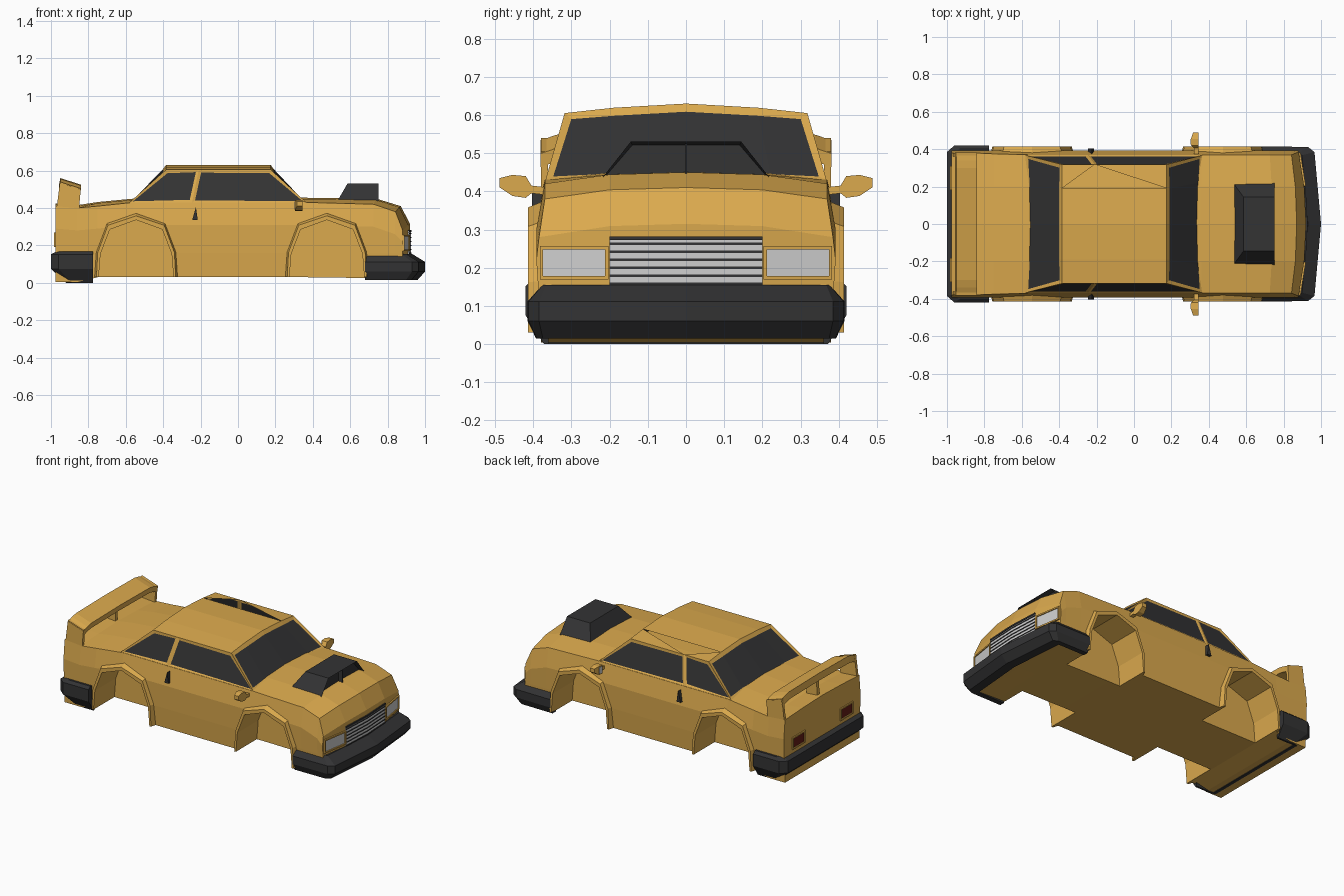
import bpy, bmesh

if "Cube" in bpy.data.objects:
    bpy.data.objects.remove(bpy.data.objects["Cube"])


def material(name, rgb):
    m = bpy.data.materials.new(name)
    m.use_nodes = True
    m.diffuse_color = (*rgb, 1)
    m.node_tree.nodes["Principled BSDF"].inputs["Base Color"].default_value = (*rgb, 1)
    return m


PAINT = material("yellow paint", (0.71, 0.40, 0.075))
DARK = material("dark trim", (0.033, 0.033, 0.034))
SILVER = material("silver lamp", (0.62, 0.62, 0.62))
RED = material("tail red", (0.13, 0.012, 0.008))


def build(name, verts, faces, mats, mirror=True):
    me = bpy.data.meshes.new(name)
    me.from_pydata(verts, [], faces)
    bm = bmesh.new()
    bm.from_mesh(me)
    bmesh.ops.recalc_face_normals(bm, faces=bm.faces)
    bm.to_mesh(me)
    bm.free()
    for m in mats:
        me.materials.append(m)
    ob = bpy.data.objects.new(name, me)
    bpy.context.collection.objects.link(ob)
    if mirror:
        mod = ob.modifiers.new("mirror", 'MIRROR')
        mod.use_axis = (False, True, False)
    return ob


def rings(loops, closed=True):
    n = len(loops[0])
    faces = []
    for a in range(len(loops) - 1):
        for i in range(n if closed else n - 1):
            j = (i + 1) % n
            faces.append((a * n + i, a * n + j, (a + 1) * n + j, (a + 1) * n + i))
    return [p for loop in loops for p in loop], faces


def loft(name, loops, mat, caps=(True, True), mirror=True):
    verts, faces = rings(loops)
    n = len(loops[0])
    if caps[0]:
        faces.append(tuple(range(n)))
    if caps[1]:
        faces.append(tuple(range(len(verts) - n, len(verts))))
    return build(name, verts, faces, [mat], mirror)


def prism(name, outline, y0, y1, mat, mirror=True):
    return loft(name, [[(x, y, z) for x, z in outline] for y in (y0, y1)], mat, mirror=mirror)


def bow(y):
    # sideways sweep-back of the nose: flat middle, bent outer thirds
    return y * 1.25 if y < 0.2 else 0.25 + (y - 0.2) * 4


# Main body: half sections (x, sweep, bottom z, shoulder y, shoulder z, deck z)
sections = [
    (-0.975, 0, 0.004, 0.38, 0.41, 0.425),
    (-0.86, 0, 0.004, 0.38, 0.40, 0.415),
    (-0.75, 0, 0.03, 0.375, 0.41, 0.432),
    (-0.56, 0, 0.03, 0.37, 0.43, 0.45),
    (0.36, 0, 0.03, 0.37, 0.43, 0.455),
    (0.74, 0.015, 0.025, 0.37, 0.42, 0.45),
    (0.87, 0.03, 0.02, 0.37, 0.38, 0.41),
    (0.92, 0.04, 0.02, 0.385, 0.28, 0.315),
]
loops = []
for x, k, zb, ys, zs, zt in sections:
    mid = zs - 0.12 if zs > 0.3 else 0.22
    half = [(0, zb), (0.2, zb), (0.38, zb), (0.388, 0.16), (0.392, mid),
            (ys, zs), (0.2, zt - 0.006), (0, zt)]
    loops.append([(x - k * bow(y), y, z) for y, z in half])
verts, faces = rings(loops, closed=False)
for s in (0, len(verts) - 8):
    faces += [tuple(s + i for i in (1, 2, 3, 4, 5, 6)), tuple(s + i for i in (0, 1, 6, 7))]
body = build("body", verts, faces, [PAINT])

# Wheel arches: wells cut from the body, with raised flares around them
def arch(c, pts, y):
    return [(c - x, y, z) for x, z in pts] + [(c + x, y, z) for x, z in reversed(pts[:-1])]


OUTER = [(0.222, 0.03), (0.215, 0.165), (0.158, 0.32), (0, 0.372)]
RIM = [(0.212, 0.03), (0.205, 0.162), (0.15, 0.308), (0, 0.358)]
INNER = [(0.2, 0.03), (0.19, 0.155), (0.14, 0.285), (0, 0.336)]
cutters = []
for label, c in (("rear", -0.545), ("front", 0.475)):
    well = [(0.2, -0.1)] + INNER
    cut = loft(label + "_well_cutter", [arch(c, well, 0.2), arch(c, well, 0.6)], PAINT)
    mod = body.modifiers.new(label + "_well", 'BOOLEAN')
    mod.operation, mod.solver, mod.object = 'DIFFERENCE', 'EXACT', cut
    cutters.append(cut)
    edges = [arch(c, OUTER, 0.38), arch(c, RIM, 0.414), arch(c, INNER, 0.414), arch(c, INNER, 0.36)]
    loft(label + "_arch_flare", list(zip(*edges)), PAINT)
bpy.context.view_layer.update()
done = bpy.data.meshes.new_from_object(body.evaluated_get(bpy.context.evaluated_depsgraph_get()))
body.modifiers.clear()
body.data = done
for cut in cutters:
    bpy.data.objects.remove(cut)

# Cabin: lofted shell whose walls are inset to form the windows
YS = (-1, -0.6, 0, 0.6, 1)
ROOF = {1: 0.605, 0.6: 0.619, 0: 0.63}
low, high = [], []
for xs, yy in ((0, YS), (1, (1,)), (2, YS[::-1]), (1, (-1,))):
    for f in yy:
        low.append(((0.365, -0.245, -0.58)[xs], 0.368 * f, 0.43))
        high.append(((0.175, -0.21, -0.385)[xs], 0.318 * f, 0.605 if xs == 1 else ROOF[abs(f)]))
verts, faces = rings([low, high])
t = len(low)
for i in range(4):
    faces.append((t + i, t + i + 1, t + 9 - i, t + 10 - i))
faces[-1] += (t + 5,)
faces[-4] += (t + 11,)
cabin = build("cabin", verts, faces, [PAINT, DARK], mirror=False)
bm = bmesh.new()
bm.from_mesh(cabin.data)
walls = [f for f in bm.faces if f.calc_center_median().z < 0.56]
sides = [f for f in walls if abs(f.normal.y) > 0.7]
ends = [f for f in walls if abs(f.normal.y) <= 0.7]
bmesh.ops.inset_individual(bm, faces=sides, thickness=0.02, depth=-0.004)
bmesh.ops.inset_region(bm, faces=ends, thickness=0.026, depth=-0.004, use_boundary=True)
for f in sides + ends:
    f.material_index = 1
bm.to_mesh(cabin.data)
bm.free()


# Bumpers: a section swept along an outer and an inner path
def bumper(name, path, section):
    loft(name, [[(ox + s * (ix - ox), oy + s * (iy - oy), z) for s, z in section]
                for (ox, oy), (ix, iy) in path], DARK, caps=(False, True))


bumper("front_bumper",
       [((1, 0), (0.9, 0)), ((0.965, 0.385), (0.87, 0.36)),
        ((0.93, 0.412), (0.85, 0.36)), ((0.68, 0.415), (0.68, 0.36))],
       [(1, 0.152), (0.7, 0.155), (0, 0.112), (0, 0.06), (0.4, 0.015), (1, 0.015)])
bumper("rear_bumper",
       [((-1, 0), (-0.9, 0)), ((-1, 0.385), (-0.9, 0.36)),
        ((-0.96, 0.42), (-0.87, 0.36)), ((-0.775, 0.42), (-0.775, 0.36))],
       [(1, 0.168), (0.3, 0.168), (0, 0.152), (0, 0.075), (0.8, 0), (1, 0)])


# Lamps and grille: thin plates that follow the nose or the tail
def plate(name, y0, y1, z0, z1, proud, mat, tail=False):
    def face(d):
        return [(-0.975 - d if tail else 0.92 - 0.04 * bow(y) + d, y, z)
                for y, z in ((y0, z0), (y1, z0), (y1, z1), (y0, z1))]
    loft(name, [face(-0.005), face(proud)], mat)


def frame(name, y0, y1, z0, z1, w, proud, tail=False):
    bars = ((y0 - w, y1 + w, z1, z1 + w), (y0 - w, y1 + w, z0 - w, z0),
            (y0 - w, y0, z0, z1), (y1, y1 + w, z0, z1))
    for i, bar in enumerate(bars):
        plate(f"{name}_{i + 1}", *bar, proud, PAINT, tail)


plate("grille", 0, 0.2, 0.14, 0.276, 0.004, SILVER)
plate("grille_top_trim", 0, 0.2, 0.272, 0.282, 0.008, DARK)
for i in range(6):
    z = 0.155 + i * 0.021
    plate(f"grille_slat_{i + 1}", 0, 0.2, z, z + 0.006, 0.007, DARK)
plate("headlight", 0.212, 0.374, 0.178, 0.248, 0.003, SILVER)
frame("headlight_frame", 0.212, 0.374, 0.178, 0.248, 0.009, 0.009)
plate("tail_light", 0.19, 0.30, 0.2, 0.26, 0.003, RED, tail=True)
frame("tail_light_frame", 0.19, 0.30, 0.2, 0.26, 0.009, 0.008, tail=True)

# Rear wing: end posts, centre post and plank with drooped tips
prism("wing_end_post", [(-0.972, 0.38), (-0.952, 0.54), (-0.842, 0.505), (-0.85, 0.38)], 0.362, 0.38, PAINT)
prism("wing_centre_post", [(-0.95, 0.4), (-0.94, 0.54), (-0.87, 0.52), (-0.87, 0.4)],
      -0.012, 0.012, PAINT, mirror=False)
blade = [(-0.95, 0.56), (-0.84, 0.525), (-0.844, 0.49), (-0.958, 0.518)]
loft("wing_plank", [[(x, y, z - drop) for x, z in blade]
                    for y, drop in ((0, 0), (0.3, 0.004), (0.34, 0.012), (0.381, 0.026))],
     PAINT, caps=(False, True))

# Hood scoop with a recessed mouth
scoop = loft("hood_scoop", [
    [(0.53, -0.22, 0.435), (0.75, -0.22, 0.435), (0.75, 0.22, 0.435), (0.53, 0.22, 0.435)],
    [(0.585, -0.145, 0.53), (0.75, -0.145, 0.53), (0.75, 0.145, 0.53), (0.585, 0.145, 0.53)],
], DARK, mirror=False)
bm = bmesh.new()
bm.from_mesh(scoop.data)
mouth = [f for f in bm.faces if f.normal.x > 0.9]
bmesh.ops.inset_individual(bm, faces=mouth, thickness=0.01, depth=-0.03)
bm.to_mesh(scoop.data)
bm.free()
prism("scoop_divider", [(0.715, 0.44), (0.749, 0.44), (0.749, 0.525), (0.715, 0.525)],
      -0.003, 0.003, DARK, mirror=False)

# Side mirrors and door handles
loft("side_mirror", [[(0.335 - d, y, z0), (0.345, y, z0), (0.345, y, z1), (0.335 - d, y, z1)]
                     for y, z0, z1, d in ((0.36, 0.39, 0.41, 0.015), (0.405, 0.395, 0.415, 0.015),
                                          (0.42, 0.383, 0.44, 0.03), (0.455, 0.388, 0.443, 0.03),
                                          (0.488, 0.41, 0.435, 0.02))], PAINT)
loft("mirror_glass", [[(x, 0.425, 0.392), (x, 0.455, 0.395), (x, 0.455, 0.436), (x, 0.425, 0.433)]
                      for x in (0.302, 0.31)], SILVER)
prism("door_handle", [(-0.245, 0.335), (-0.215, 0.335), (-0.225, 0.405)], 0.37, 0.404, DARK)
